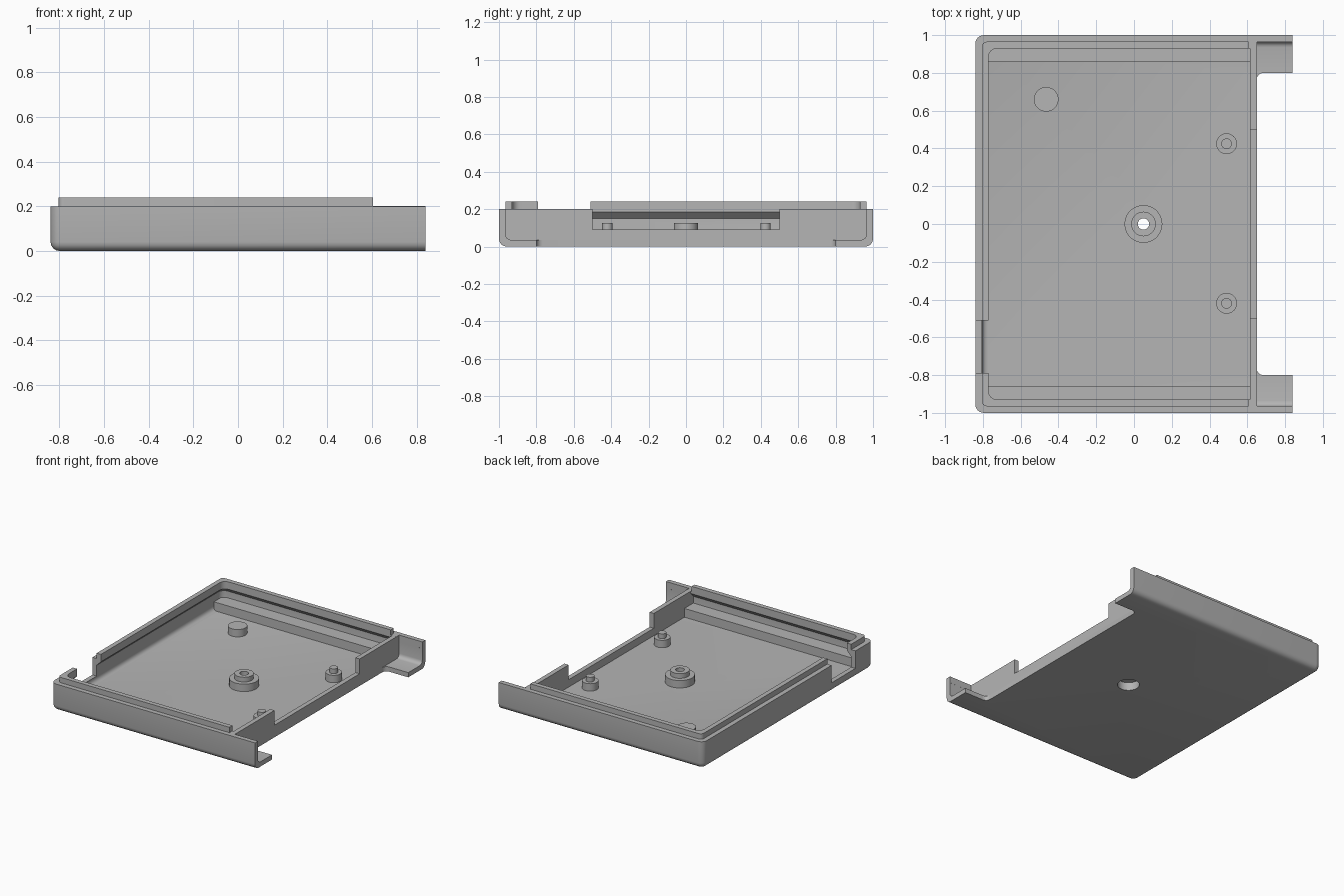
import bpy, bmesh
from math import radians, sin, cos, pi

if "Cube" in bpy.data.objects:
    bpy.data.objects.remove(bpy.data.objects["Cube"])

grey = bpy.data.materials.new("plain grey")
grey.use_nodes = True
GREY = (0.46, 0.46, 0.46, 1)
grey.diffuse_color = GREY
grey.node_tree.nodes["Principled BSDF"].inputs["Base Color"].default_value = GREY


def finish(name, bm):
    bmesh.ops.recalc_face_normals(bm, faces=bm.faces)
    mesh = bpy.data.meshes.new(name)
    bm.to_mesh(mesh)
    bm.free()
    mesh.materials.append(grey)
    obj = bpy.data.objects.new(name, mesh)
    bpy.context.collection.objects.link(obj)
    return obj


def smooth(obj):
    bpy.ops.object.select_all(action="DESELECT")
    obj.select_set(True)
    bpy.context.view_layer.objects.active = obj
    bpy.ops.object.shade_smooth_by_angle(angle=radians(30))


def loft(name, x0, x1, y0, y1, rings, steps=6):
    """Stack rounded rectangles given as (inset, height, corner radius)."""
    bm = bmesh.new()
    loops = []
    for d, z, r in rings:
        loop = []
        corners = [(x1, y1, -1, -1), (x0, y1, 1, -1), (x0, y0, 1, 1), (x1, y0, -1, 1)]
        for q, (x, y, sx, sy) in enumerate(corners):
            for i in range(steps + 1):
                a = (q + i / steps) * pi / 2
                loop.append(bm.verts.new((x + sx * (d + r) + r * cos(a),
                                          y + sy * (d + r) + r * sin(a), z)))
        loops.append(loop)
    n = len(loops[0])
    for a, b in zip(loops, loops[1:]):
        for i in range(n):
            bm.faces.new((a[i], a[(i + 1) % n], b[(i + 1) % n], b[i]))
    bm.faces.new(loops[0])
    bm.faces.new(loops[-1])
    return finish(name, bm)


def prism(name, outline, x0, x1):
    """Extrude a (y, z) outline along x."""
    bm = bmesh.new()
    a, b = [[bm.verts.new((x, y, z)) for y, z in outline] for x in (x0, x1)]
    for i in range(len(a)):
        j = (i + 1) % len(a)
        bm.faces.new((a[i], a[j], b[j], b[i]))
    bm.faces.new(a)
    bm.faces.new(b)
    return finish(name, bm)


def box(name, x0, x1, y0, y1, z0, z1):
    return prism(name, [(y0, z0), (y1, z0), (y1, z1), (y0, z1)], x0, x1)


def lathe(name, x, y, profile, steps=40):
    """Spin a (radius, height) profile about a vertical axis."""
    bm = bmesh.new()
    vs = [bm.verts.new((r, 0, z)) for r, z in profile]
    edges = [bm.edges.new(p) for p in zip(vs, vs[1:])]
    bmesh.ops.spin(bm, geom=vs + edges, cent=(0, 0, 0), axis=(0, 0, 1),
                   angle=2 * pi, steps=steps, use_duplicate=False)
    bmesh.ops.remove_doubles(bm, verts=bm.verts, dist=1e-5)
    bmesh.ops.translate(bm, verts=bm.verts, vec=(x, y, 0))
    obj = finish(name, bm)
    smooth(obj)
    return obj


def cut(obj, cutter):
    mod = obj.modifiers.new("cut", "BOOLEAN")
    mod.operation, mod.solver, mod.object = "DIFFERENCE", "EXACT", cutter
    bpy.ops.object.select_all(action="DESELECT")
    obj.select_set(True)
    bpy.context.view_layer.objects.active = obj
    bpy.ops.object.modifier_apply(modifier=mod.name)
    bpy.data.objects.remove(cutter)


# Tray shell: rounded underside, rim, raised lip, undercut and inner fillet
ARC = [i / 4 * pi / 2 for i in range(5)]
WALL, FLOOR, R, F = 0.035, 0.035, 0.04, 0.03
rings = [(R - R * sin(a), R - R * cos(a), 0.005 + R * sin(a)) for a in ARC]
rings += [(0, 0.2, 0.045), (WALL, 0.2, 0.025), (WALL, 0.24, 0.025),
          (0.07, 0.24, 0.045), (0.07, 0.185, 0.045), (WALL, 0.15, 0.045)]
rings += [(WALL + F - F * cos(a), FLOOR + F - F * sin(a), 0.045 - F + F * cos(a))
          for a in ARC]
shell = loft("tray_shell", -0.84, 1.2, -1, 1, rings)

# Open end, ears, lip ends and the side notch
cut(shell, box("end_cutter", 0.84, 1.5, -1.2, 1.2, -0.2, 0.5))
cut(shell, box("lip_cutter", 0.605, 1.5, -1.2, 1.2, 0.2003, 0.5))
cut(shell, box("ear_wall_cutter", 0.65, 1.5, -0.9647, 0.9647, 0.1, 0.5))
cut(shell, loft("ear_gap_cutter", 0.65, 1.5, -0.8, 0.8,
                [(0, -0.2, 0.035), (0, 0.5, 0.035)]))
cut(shell, box("notch_cutter", -1, -0.76, -0.79, -0.51, 0.07, 0.5))
cut(shell, lathe("hole_cutter", 0.05, 0,
                 [(0, -0.1), (0.075, -0.1), (0.075, 0.1), (0, 0.1)]))
smooth(shell)

# End wall with a lowered middle
prism("end_wall", [(-0.966, FLOOR), (0.966, FLOOR), (0.966, 0.2), (0.5, 0.2),
                   (0.5, 0.09), (-0.5, 0.09), (-0.5, 0.2), (-0.966, 0.2)], 0.615, 0.65)

# Ledges along both long walls
for side, s in (("front", -1), ("back", 1)):
    y0, y1 = sorted((s * 0.86, s * 0.97))
    box(side + "_ledge", -0.8, 0.63, y0, y1, 0.03, 0.1)

# Central screw boss with a recess underneath
lathe("screw_boss", 0.05, 0,
      [(0.075, 0.03), (0.075, 0.06), (0.03, 0.06), (0.03, 0.125), (0.065, 0.125),
       (0.065, 0.09), (0.1, 0.09), (0.1, 0.03), (0.075, 0.03)])

# Locating pins and support post
for side, y in (("front", -0.42), ("back", 0.425)):
    lathe(side + "_locating_pin", 0.49, y,
          [(0.055, 0.03), (0.055, 0.09), (0.028, 0.09), (0.028, 0.125), (0, 0.125)])
lathe("support_post", -0.465, 0.66, [(0.065, 0.03), (0.065, 0.09), (0, 0.09)])
